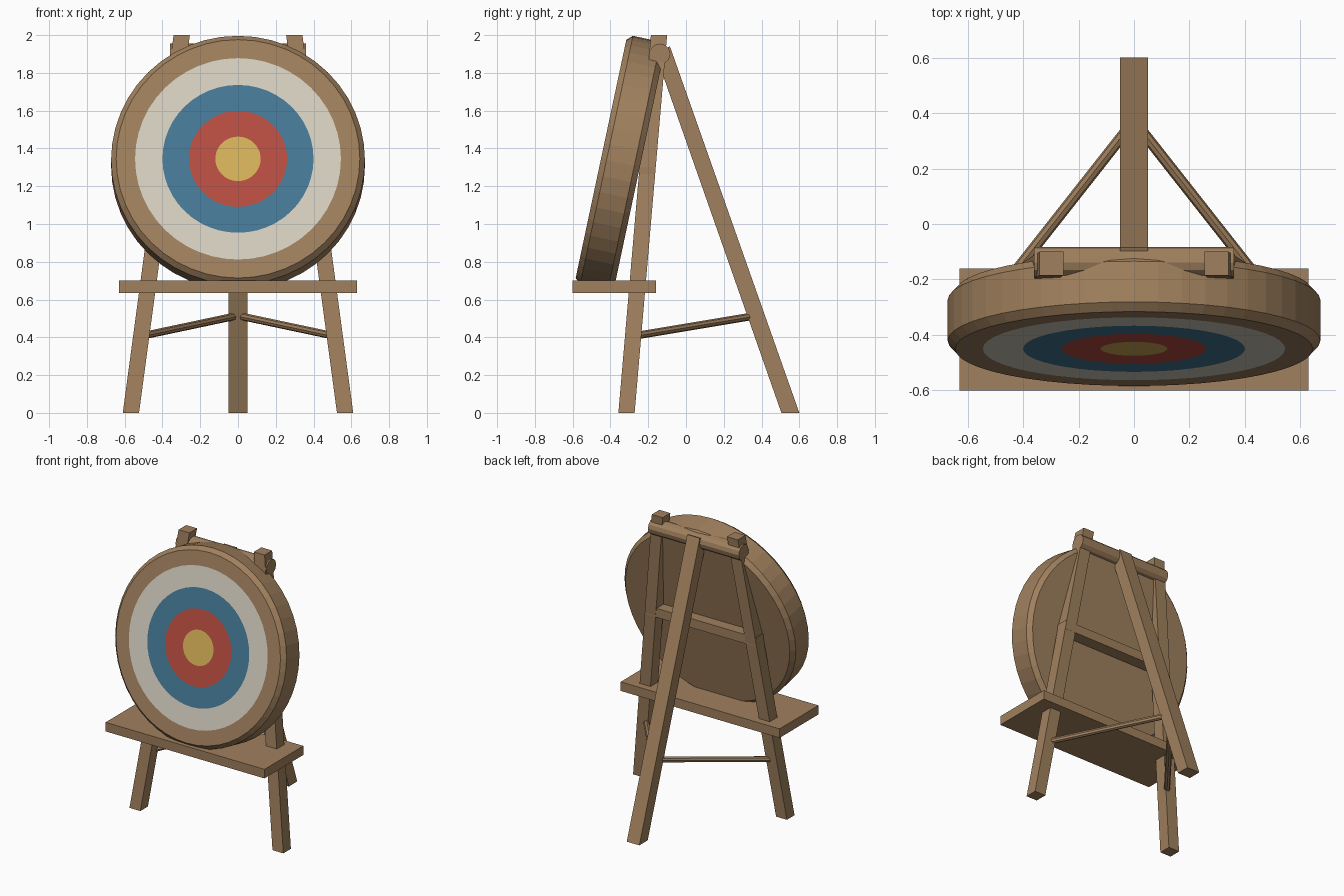
import bpy, bmesh, math
from mathutils import Vector, Matrix

if "Cube" in bpy.data.objects:
    bpy.data.objects.remove(bpy.data.objects["Cube"])


def material(name, rgb):
    m = bpy.data.materials.new(name)
    m.diffuse_color = (*rgb, 1)
    m.use_nodes = True
    m.node_tree.nodes["Principled BSDF"].inputs["Base Color"].default_value = m.diffuse_color
    return m


WOOD = material("wood", (0.35, 0.215, 0.11))
WHITE = material("white_paint", (0.68, 0.63, 0.53))
BLUE = material("blue_paint", (0.06, 0.19, 0.31))
RED = material("red_paint", (0.48, 0.075, 0.052))
YELLOW = material("yellow_paint", (0.68, 0.44, 0.10))


def finish(name, bm, mats=(WOOD,)):
    bmesh.ops.recalc_face_normals(bm, faces=bm.faces)
    me = bpy.data.meshes.new(name)
    bm.to_mesh(me)
    bm.free()
    for m in mats:
        me.materials.append(m)
    ob = bpy.data.objects.new(name, me)
    bpy.context.collection.objects.link(ob)
    return ob


def loft(name, a, b):
    """Solid between two matching polygon outlines."""
    bm = bmesh.new()
    va, vb = [[bm.verts.new(p) for p in ring] for ring in (a, b)]
    n = len(va)
    bm.faces.new(va)
    bm.faces.new(vb)
    for i in range(n):
        j = (i + 1) % n
        bm.faces.new((va[i], va[j], vb[j], vb[i]))
    return finish(name, bm)


def square(x, y, z, hx, hy):
    return [(x + sx * hx, y + sy * hy, z)
            for sx, sy in ((-1, -1), (1, -1), (1, 1), (-1, 1))]


def box(name, x, y0, y1, z0, z1):
    yc, hy = (y0 + y1) / 2, (y1 - y0) / 2
    return loft(name, square(0, yc, z0, x, hy), square(0, yc, z1, x, hy))


def rod(name, p, q, r, sides):
    p, q = Vector(p), Vector(q)
    d = q - p
    bm = bmesh.new()
    bmesh.ops.create_cone(bm, cap_ends=True, segments=sides, radius1=r,
                          radius2=r, depth=d.length,
                          matrix=Matrix.Translation((p + q) / 2)
                          @ d.to_track_quat('Z', 'Y').to_matrix().to_4x4())
    return finish(name, bm)


# Round target: lathed (radius, depth) profile, leaning back, painted rings in front
SIDES = 48
profile = [(0.12, 0), (0.26, 0), (0.40, 0), (0.545, 0), (0.645, 0),
           (0.672, 0.03), (0.672, 0.18), (0.645, 0.21)]
ring_mats = [3, 2, 1, 0, 0, 0, 0]
ring_mats = [3, 2, 1] + [0] * 4
bm = bmesh.new()
rings = []
for r, d in profile:
    rings.append([bm.verts.new((r * math.cos(2 * math.pi * i / SIDES), d,
                                r * math.sin(2 * math.pi * i / SIDES)))
                  for i in range(SIDES)])
bm.faces.new(rings[0]).material_index = 4
bm.faces.new(rings[-1])
for k, mat in enumerate(ring_mats):
    for i in range(SIDES):
        j = (i + 1) % SIDES
        f = bm.faces.new((rings[k][i], rings[k][j], rings[k + 1][j], rings[k + 1][i]))
        f.material_index = mat
bm.transform(Matrix.Translation((0, -0.45, 1.345))
             @ Matrix.Rotation(math.radians(-12), 4, 'X'))
target = finish("target", bm, (WOOD, BLUE, RED, WHITE, YELLOW))
# ring order from the centre outwards: yellow, red, blue, white
for f in target.data.polygons:
    if f.material_index in (1, 3):
        f.material_index = 4 - f.material_index
    r = max(math.hypot(target.data.vertices[v].co.x,
                       (target.data.vertices[v].co.z - 1.345) / math.cos(math.radians(12)))
            for v in f.vertices)
    if f.material_index != 4 and f.normal.y < -0.95 and r < 0.56:
        f.material_index = 2 if r < 0.3 else 1 if r < 0.45 else 3

# Splayed front legs and the thin braces to the back leg
H = 0.043
for side, s in (("left", -1), ("right", 1)):
    loft(f"front_leg_{side}", square(s * 0.567, -0.315, 0, H, H),
         square(s * 0.298, -0.143, 2.0, H, H))
    rod(f"brace_{side}", (s * 0.505, -0.27, 0.408), (0, 0.372, 0.515), 0.02, 8)

# Back leg, flat at the floor and cut square at the top
side_profile = [(0.505, 0), (0.60, 0), (-0.085, 1.94), (-0.165, 1.91)]
loft("back_leg", [(-0.05, y, z) for y, z in side_profile],
     [(0.05, y, z) for y, z in side_profile])

# Shelf, middle rail and round top bar
box("shelf", 0.63, -0.60, -0.16, 0.635, 0.70)
box("middle_rail", 0.44, -0.25, -0.165, 1.235, 1.30)
rod("top_bar", (-0.36, -0.138, 1.90), (0.36, -0.138, 1.90), 0.055, 12)
